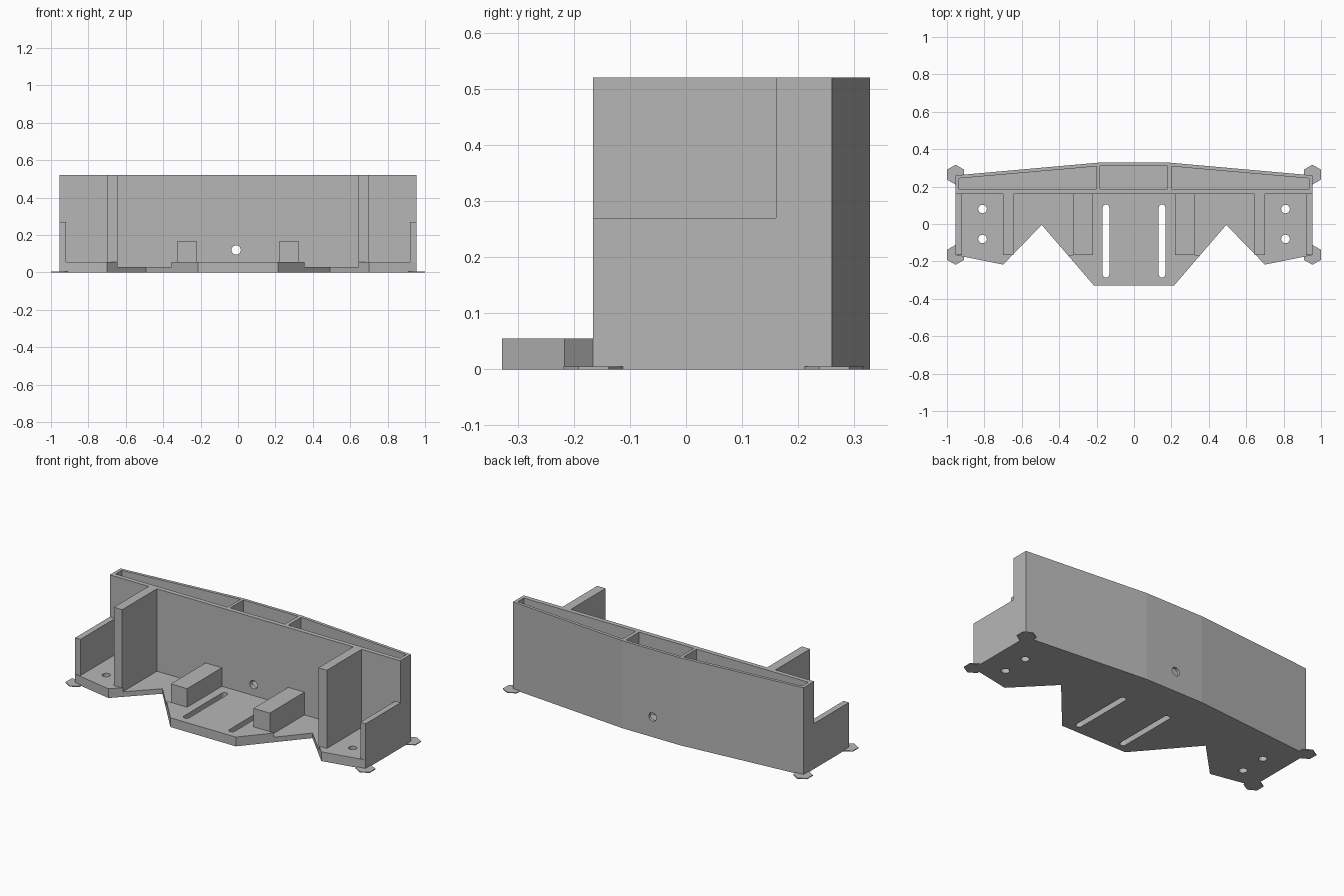
import bpy
import bmesh
from mathutils import Matrix
from math import pi, cos, sin

if "Cube" in bpy.data.objects:
    bpy.data.objects.remove(bpy.data.objects["Cube"], do_unlink=True)

grey = bpy.data.materials.new("plain grey")
grey.use_nodes = True
GREY = (0.47, 0.47, 0.47, 1)
grey.diffuse_color = GREY
grey.node_tree.nodes["Principled BSDF"].inputs["Base Color"].default_value = GREY

TOP, PLATE, POCKET = 0.52, 0.055, 0.03
FRONT, WALL = -0.166, 0.16
SIDE = 0.955


def prism(name, outline, z0, z1):
    """Extrude a flat outline from z0 to z1."""
    bm = bmesh.new()
    face = bm.faces.new([bm.verts.new((x, y, z0)) for x, y in outline])
    new = bmesh.ops.extrude_face_region(bm, geom=[face])["geom"]
    verts = [v for v in new if isinstance(v, bmesh.types.BMVert)]
    bmesh.ops.translate(bm, verts=verts, vec=(0, 0, z1 - z0))
    bmesh.ops.recalc_face_normals(bm, faces=bm.faces)
    mesh = bpy.data.meshes.new(name)
    bm.to_mesh(mesh)
    bm.free()
    mesh.materials.append(grey)
    obj = bpy.data.objects.new(name, mesh)
    bpy.context.scene.collection.objects.link(obj)
    return obj


def box(name, x0, x1, y0, y1, z0, z1):
    return prism(name, [(x0, y0), (x1, y0), (x1, y1), (x0, y1)], z0, z1)


def ring(x, y, r, n, start=0.0):
    return [(x + r * cos(start + 2 * pi * i / n),
             y + r * sin(start + 2 * pi * i / n)) for i in range(n)]


def slot(x, y0, y1, r, n=8):
    """Long slot outline with round ends."""
    arc = [pi * i / n for i in range(n + 1)]
    return ([(x + r * cos(a), y1 - r + r * sin(a)) for a in arc] +
            [(x - r * cos(a), y0 + r - r * sin(a)) for a in arc])


def cut(target, cutters):
    for cutter in cutters:
        cutter.hide_render = True
        mod = target.modifiers.new("cut", "BOOLEAN")
        mod.operation = "DIFFERENCE"
        mod.solver = "EXACT"
        mod.object = cutter
        bpy.context.view_layer.objects.active = target
        bpy.ops.object.modifier_apply(modifier=mod.name)
        bpy.data.objects.remove(cutter, do_unlink=True)


def mirrored(half):
    return half + [(-x, y) for x, y in reversed(half)]


# Base plate with two deep notches in its front edge
half = [(0.215, -0.328), (0.493, -0.005), (0.70, -0.217), (SIDE, FRONT),
        (SIDE, 0.26), (0.19, 0.328)]
base = prism("base_plate", mirrored(half), 0, PLATE)

# Recessed pockets, long slots and screw holes in the plate
cutters = []
for s in (-1, 1):
    x0, x1 = sorted((s * 0.645, s * 0.325))
    cutters.append(box("pocket_cutter", x0, x1, FRONT, WALL, POCKET, 0.1))
    cutters.append(prism("slot_cutter", slot(s * 0.15, -0.287, 0.105, 0.018),
                         -0.1, 0.1))
    for y in (-0.08, 0.08):
        cutters.append(prism("screw_cutter", ring(s * 0.81, y, 0.023, 24),
                             -0.1, 0.1))
cut(base, cutters)

# Tall hollow rear housing with a gently bowed back
housing = prism("rear_housing",
                mirrored([(SIDE, WALL), (SIDE, 0.26), (0.19, 0.328)]),
                PLATE, TOP)
cutters = [box("middle_bay_cutter", -0.182, 0.178, 0.187, 0.31, PLATE - 0.01, 1)]
for s in (-1, 1):
    bay = [(s * 0.935, 0.187), (s * 0.2, 0.187), (s * 0.2, 0.308),
           (s * 0.935, 0.244)]
    cutters.append(prism("side_bay_cutter", bay, PLATE - 0.01, 1))
# Cable hole through front and back of the housing
bore = prism("bore_cutter", ring(0, 0, 0.025, 24), -1, 1)
bore.data.transform(Matrix.Translation((-0.01, 0, 0.12)) @ Matrix.Rotation(pi / 2, 4, "X"))
cutters.append(bore)
cut(housing, cutters)

# Paired walls, rails and corner tabs
for s, side in ((1, "left"), (-1, "right")):
    for name, a, b, z0, z1 in (
            ("partition_wall", 0.645, 0.70, PLATE, TOP),
            ("end_wall", 0.92, SIDE, PLATE, 0.27),
            ("support_rail", 0.218, 0.325, PLATE, 0.165)):
        x0, x1 = sorted((s * a, s * b))
        box(f"{side}_{name}", x0, x1, FRONT, WALL, z0, z1)
    for y, end in ((FRONT + 0.001, "front"), (0.264, "back")):
        prism(f"{side}_{end}_corner_tab",
              ring(s * 0.954, y, 0.053, 6, pi / 6), 0, 0.005)
